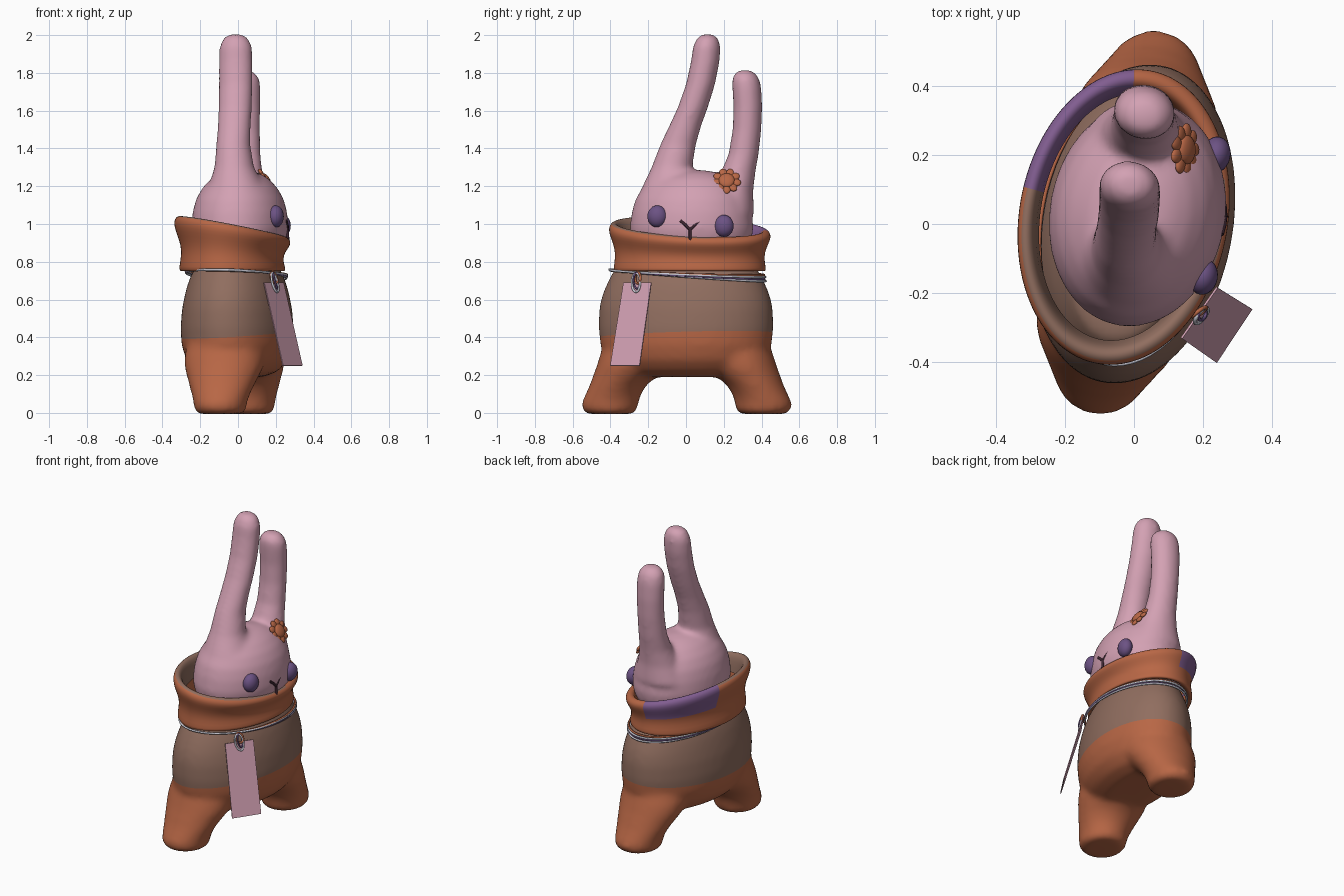
import bpy, bmesh, math
from mathutils import Vector, Matrix

if "Cube" in bpy.data.objects:
    bpy.data.objects.remove(bpy.data.objects["Cube"])

T = math.radians(-10.4)            # the toy is turned slightly about z
ROT = Matrix.Rotation(T, 3, 'Z')


def mat(name, *c):
    m = bpy.data.materials.new(name)
    m.diffuse_color = (*c, 1)
    m.use_nodes = True
    m.node_tree.nodes["Principled BSDF"].inputs["Base Color"].default_value = m.diffuse_color
    return m


ORANGE = mat("terracotta", .48, .135, .06)
PINK = mat("dusty_pink", .65, .355, .45)
BROWN = mat("warm_brown", .28, .155, .115)
PURPLE = mat("patch_purple", .22, .11, .28)
EYE = mat("eye_purple", .15, .085, .23)
DARK = mat("dark_plum", .045, .018, .03)
PALE = mat("pale_cord", .6, .6, .68)


def finish(name, bm, *mats):
    bmesh.ops.recalc_face_normals(bm, faces=bm.faces)
    me = bpy.data.meshes.new(name)
    bm.to_mesh(me)
    bm.free()
    for m in mats:
        me.materials.append(m)
    for p in me.polygons:
        p.use_smooth = True
    ob = bpy.data.objects.new(name, me)
    bpy.context.collection.objects.link(ob)
    return ob


def loft(bm, rings, n=48):
    """Stack of turned ellipses (world x, world y, z, depth, width) with caps."""
    loops = []
    for x, y, z, a, b in rings:
        loops.append([bm.verts.new(Vector((x, y, z)) + ROT @ Vector(
            (a * math.cos(2 * math.pi * i / n), b * math.sin(2 * math.pi * i / n), 0)))
            for i in range(n)])
    for p, q in zip(loops, loops[1:]):
        for i in range(n):
            bm.faces.new((p[i], p[(i + 1) % n], q[(i + 1) % n], q[i]))
    bm.faces.new(loops[0][::-1])
    bm.faces.new(loops[-1])


def melt(ob, voxel, smooth):
    """Fuse overlapping pieces into one soft skin."""
    r = ob.modifiers.new("fuse", 'REMESH')
    r.mode, r.voxel_size = 'VOXEL', voxel
    r.use_smooth_shade = True
    s = ob.modifiers.new("soften", 'SMOOTH')
    s.factor, s.iterations = .5, smooth
    dg = bpy.context.evaluated_depsgraph_get()
    me = bpy.data.meshes.new_from_object(ob.evaluated_get(dg))
    ob.modifiers.clear()
    ob.data = me


def tube(name, strands, r, m, cyclic=False):
    cu = bpy.data.curves.new(name, 'CURVE')
    cu.dimensions, cu.bevel_depth, cu.bevel_resolution = '3D', r, 2
    cu.use_fill_caps = True
    for pts in strands:
        sp = cu.splines.new('POLY')
        sp.points.add(len(pts) - 1)
        for p, c in zip(sp.points, pts):
            p.co = (*c, 1)
        sp.use_cyclic_u = cyclic
    cu.materials.append(m)
    ob = bpy.data.objects.new(name, cu)
    bpy.context.collection.objects.link(ob)


def ball(bm, matrix):
    bmesh.ops.create_uvsphere(bm, u_segments=24, v_segments=14, radius=1, matrix=matrix)


# Body: trunk and two splayed legs fused, lower half terracotta
bm = bmesh.new()
loft(bm, [(-.005, 0, z, a, b) for z, a, b in (
    (.19, .13, .30), (.22, .21, .37), (.28, .262, .425), (.36, .287, .458), (.45, .292, .468),
    (.55, .284, .465), (.62, .27, .45), (.68, .255, .425), (.74, .232, .395), (.82, .18, .34))])
for s in (-1, 1):
    rings = []
    for z, u, a, b in ((-.006, .412, .115, .12), (.015, .414, .138, .146), (.05, .414, .14, .152),
                       (.1, .395, .155, .146), (.15, .367, .175, .15), (.19, .335, .19, .168),
                       (.24, .305, .21, .178), (.30, .28, .215, .184), (.4, .25, .19, .18)):
        c = ROT @ Vector((-.02, s * u, 0))
        rings.append((c.x, c.y, z, a, b))
    loft(bm, rings)
body = finish("body", bm, BROWN, ORANGE)
melt(body, .018, 11)
bm = bmesh.new()
bm.from_mesh(body.data)
co, no = Vector((0, 0, .413)), Vector((-.06, -.02, 1)).normalized()
bmesh.ops.bisect_plane(bm, geom=bm.verts[:] + bm.edges[:] + bm.faces[:], plane_co=co, plane_no=no)
for f in bm.faces:
    f.material_index = int((f.calc_center_median() - co).dot(no) < 0)
    f.smooth = True
bm.to_mesh(body.data)
bm.free()

# Head with two long ears, fused
bm = bmesh.new()
loft(bm, [(.01, .03, z, a, b) for z, a, b in (
    (.8, .13, .22), (.86, .2, .29), (.92, .243, .32), (.98, .255, .33), (1.06, .248, .32),
    (1.13, .23, .30), (1.19, .197, .265), (1.24, .15, .215), (1.27, .1, .15), (1.285, .04, .07))])
loft(bm, [(0, -.08, 1.05, .19, .18), (-.01, -.085, 1.2, .145, .145), (-.02, -.075, 1.3, .105, .108),
          (-.025, -.042, 1.42, .09, .095), (-.02, -.004, 1.52, .088, .085), (-.015, .037, 1.62, .089, .08),
          (-.012, .077, 1.74, .09, .077), (-.012, .102, 1.86, .09, .076), (-.012, .11, 1.94, .087, .073),
          (-.012, .114, 1.985, .066, .056), (-.012, .115, 2.004, .036, .03)])
loft(bm, [(.03, .21, 1.05, .18, .15), (.03, .24, 1.17, .13, .115), (.03, .275, 1.27, .1, .092),
          (.03, .305, 1.37, .09, .08), (.03, .323, 1.5, .087, .076), (.03, .328, 1.62, .089, .076),
          (.03, .322, 1.72, .09, .077), (.03, .316, 1.77, .084, .072), (.03, .313, 1.8, .062, .054),
          (.03, .312, 1.815, .034, .03)])
head = finish("head_and_ears", bm, PINK)
melt(head, .014, 14)
for p in head.data.polygons:
    p.use_smooth = True

# Rolled collar: tilted rim, brown lining, purple patch at the back
bm = bmesh.new()
prof = ((.06, .24, .37), (0, .255, .388), (0, .272, .403), (.06, .278, .408), (.3, .264, .398),
        (.5, .267, .402), (.68, .285, .416), (.84, .302, .431), (.96, .303, .432),
        (1.04, .291, .42), (1.07, .274, .402), (1.03, .257, .384), (.9, .247, .37), (.6, .24, .36))
N, cx, cy = 80, -.03, .02
loops = []
for t, a, b in prof:
    ring = []
    for i in range(N):
        g = 2 * math.pi * i / N
        p = ROT @ Vector((a * math.cos(g), b * math.sin(g), 0))
        x, y = cx + p.x, cy + p.y
        ring.append(bm.verts.new((x, y, .75 + t * (.218 - .178 * x - .03 * y))))
    loops.append(ring)
for k in range(len(prof) - 1):
    for i in range(N):
        f = bm.faces.new((loops[k][i], loops[k][(i + 1) % N], loops[k + 1][(i + 1) % N], loops[k + 1][i]))
        c = f.calc_center_median()
        az = math.degrees(math.atan2(c.y - cy, c.x - cx))
        patch = 85 < az < 163 and 5 <= k
        lining = k >= 9 and not 20 < az < 95
        f.material_index = 2 if patch else int(lining)
collar = finish("collar", bm, ORANGE, BROWN, PURPLE)
collar.modifiers.new("round", 'SUBSURF').levels = 1

# Eyes
for name, c in (("eye_a", (.2, -.152, 1.04)), ("eye_b", (.237, .2, .99))):
    bm = bmesh.new()
    ball(bm, Matrix.Translation(c) @ ROT.to_4x4() @ Matrix.Diagonal((.042, .053, .058, 1)))
    finish(name, bm, EYE)

# Y-shaped mouth
j = (.262, .022, .97)
tube("mouth", [[(.252, -.03, 1.018), (.259, -.003, .995), j], [(.256, .072, 1.012), (.261, .045, .992), j],
               [j, (.264, .022, .91)]], .008, DARK)

# Flower: centre button and a ring of petals
bm = bmesh.new()
base = Matrix.Translation((.147, .215, 1.228)) @ Matrix.Rotation(math.radians(60), 4, 'Y')
ball(bm, base @ Matrix.Translation((0, 0, .006)) @ Matrix.Diagonal((.042, .042, .018, 1)))
for i in range(9):
    ball(bm, base @ Matrix.Rotation(i * math.tau / 9, 4, 'Z') @ Matrix.Translation((.052, 0, 0))
         @ Matrix.Diagonal((.025, .021, .011, 1)))
finish("flower", bm, ORANGE)


# Neck cords, slightly slack on one side
def cord(a, b, z, k):
    pts = []
    for i in range(64):
        g = math.tau * i / 64
        p = ROT @ Vector((a * math.cos(g), b * math.sin(g), 0))
        pts.append((p.x - .008, p.y + .008, z - k * p.y - .03 * p.x))
    return pts


tube("cord_pale", [cord(.262, .416, .738, .04), cord(.258, .418, .728, .07)], .006, PALE, True)
tube("cord_orange", [cord(.26, .41, .742, .025)], .006, ORANGE, True)
tube("cord_plum", [cord(.262, .413, .732, .055)], .005, EYE, True)


# Small tied loops that hold the tag
def ring(c, r, h, ang):
    d = Vector((math.cos(ang), math.sin(ang), 0))
    return [Vector(c) + d * r * math.cos(g) + Vector((.25 * h * -math.sin(g), 0, h * math.sin(g)))
            for g in (math.tau * i / 20 for i in range(20))]


tube("tag_loop_pale", [ring((.195, -.265, .69), .026, .05, 1.0)], .006, PALE, True)
tube("tag_loop_orange", [ring((.19, -.255, .715), .022, .03, .7)], .006, ORANGE, True)
tube("tag_loop_plum", [ring((.197, -.26, .7), .018, .042, 1.4)], .005, EYE, True)

# Hanging tag
bm = bmesh.new()
q = [Vector(v) for v in ((.137, -.33, .69), (.24, -.183, .69), (.34, -.245, .25), (.237, -.40, .25))]
off = (q[1] - q[0]).cross(q[3] - q[0]).normalized() * .003
lo, hi = [bm.verts.new(v - off) for v in q], [bm.verts.new(v + off) for v in q]
bm.faces.new(lo)
bm.faces.new(hi[::-1])
for i in range(4):
    bm.faces.new((lo[i], hi[i], hi[(i + 1) % 4], lo[(i + 1) % 4]))
tag = finish("tag", bm, PINK)
for p in tag.data.polygons:
    p.use_smooth = False
